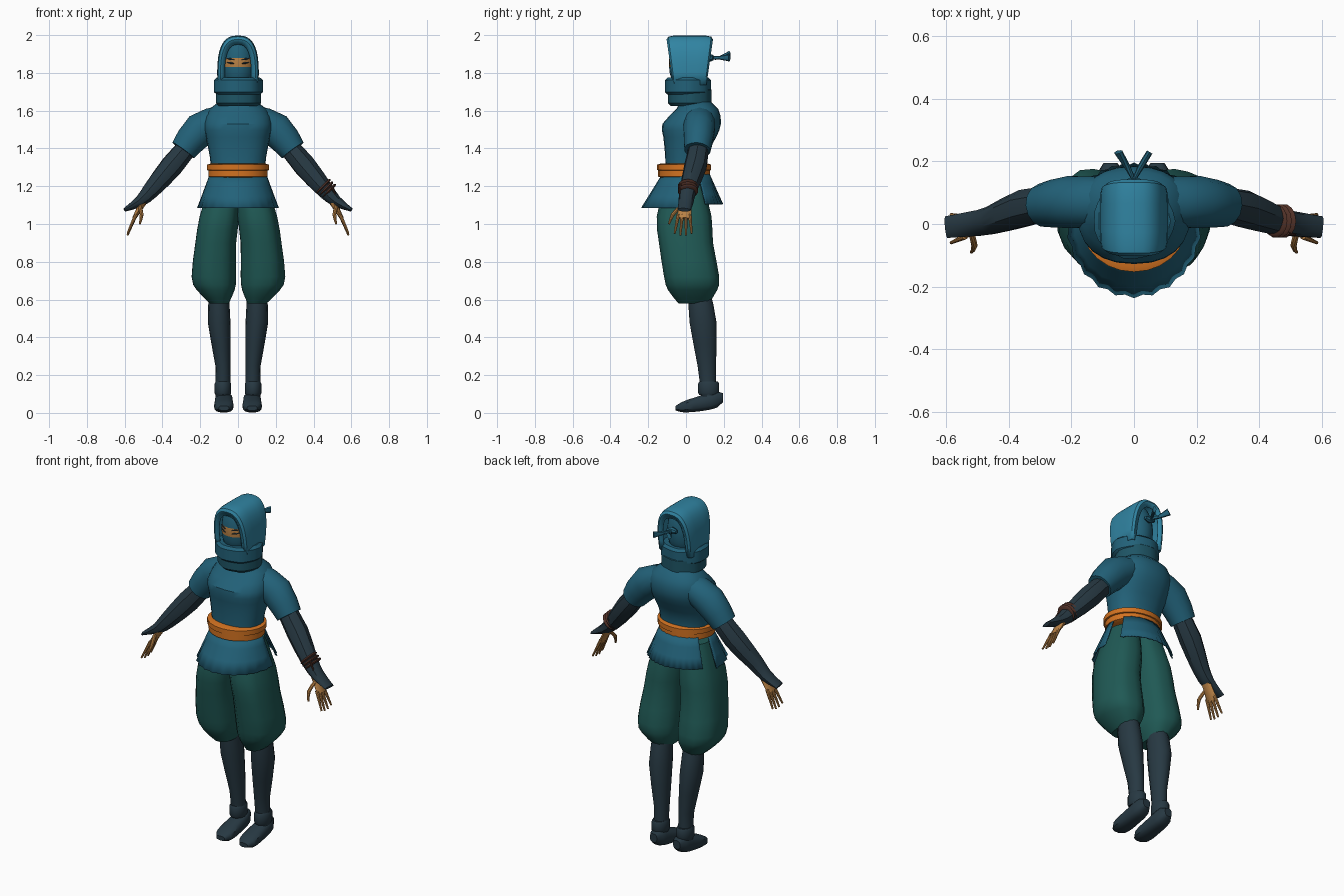
import bpy, bmesh
from math import sin, cos, pi, radians, sqrt
from mathutils import Vector

if "Cube" in bpy.data.objects:
    bpy.data.objects.remove(bpy.data.objects["Cube"])
parts = []
SIDES = (("left", 1), ("right", -1))


def material(name, *colour):
    m = bpy.data.materials.new(name)
    m.use_nodes = True
    m.diffuse_color = (*colour, 1)
    bsdf = m.node_tree.nodes["Principled BSDF"]
    bsdf.inputs["Base Color"].default_value = (*colour, 1)
    bsdf.inputs["Roughness"].default_value = .8
    return m


HOOD = material("light teal cloth", .03, .23, .36)
TUNIC = material("blue teal cloth", .016, .12, .19)
SCARF = material("deep teal cloth", .013, .09, .13)
PANTS = material("green cloth", .014, .1, .09)
WRAP = material("charcoal wrap", .02, .04, .055)
BELT = material("orange sash", .65, .17, .015)
SKIN = material("tan skin", .48, .22, .06)
BROWN = material("brown cord", .08, .03, .02)


def grid(name, rows, mat, closed=True, thickness=0):
    """Skin rows of points: closed rows make a capped tube, open rows a sheet."""
    bm = bmesh.new()
    rings = [[bm.verts.new(p) for p in row] for row in rows]
    count = len(rings[0])
    for lower, upper in zip(rings, rings[1:]):
        for i in range(count if closed else count - 1):
            j = (i + 1) % count
            bm.faces.new((lower[i], lower[j], upper[j], upper[i]))
    if closed:
        bm.faces.new(rings[0])
        bm.faces.new(rings[-1])
    bmesh.ops.recalc_face_normals(bm, faces=bm.faces)
    mesh = bpy.data.meshes.new(name)
    bm.to_mesh(mesh)
    bm.free()
    mesh.materials.append(mat)
    ob = bpy.data.objects.new(name, mesh)
    bpy.context.collection.objects.link(ob)
    if thickness:
        solidify = ob.modifiers.new("thickness", "SOLIDIFY")
        solidify.thickness = thickness
        solidify.offset = 0
    parts.append(ob)
    return ob


def rounded(value, square):
    return (1 if value >= 0 else -1) * abs(value) ** (2 / square)


def oval(centre, u, v, count, square=2, fold=0, folds=7):
    points = []
    for i in range(count):
        a = 2 * pi * i / count
        r = 1 + fold * cos(folds * a)
        points.append(centre + u * rounded(cos(a), square) * r + v * rounded(sin(a), square) * r)
    return points


def refine(keys):
    """Add one smoothly interpolated key between each pair of keys."""
    result = [keys[0]]
    last = len(keys) - 1
    for i in range(last):
        near = zip(keys[max(i - 1, 0)], keys[i], keys[i + 1], keys[min(i + 2, last)])
        result.append([(b + c) / 2 + (b + c - a - d) / 16 for a, b, c, d in near])
        result.append(keys[i + 1])
    return result


def loft(name, keys, mat, side=1, count=20, square=2, fold=0):
    """Stacked level ovals: x, y, z, half width, half depth."""
    rows = [oval(Vector((side * x, y, z)), Vector((wide, 0, 0)), Vector((0, deep, 0)),
                 count, square, fold) for x, y, z, wide, deep in refine(keys)]
    return grid(name, rows, mat)


def tube(name, keys, mat, side=1, count=8, fold=0):
    """Ovals square to a path: x, y, z, half thickness, half depth."""
    keys = refine(keys)
    path = [Vector((side * x, y, z)) for x, y, z, thick, deep in keys]
    rows = []
    for i, (x, y, z, thick, deep) in enumerate(keys):
        along = (path[min(i + 1, len(path) - 1)] - path[max(i - 1, 0)]).normalized()
        across = Vector((0, 1, 0)) - along * along.y
        across.normalize()
        rows.append(oval(path[i], along.cross(across) * thick, across * deep, count, fold=fold))
    return grid(name, rows, mat)


def band(name, centre, half_height, wide, deep, mat, fold=0):
    """Flat-sided roll of cloth round a body part."""
    rows = []
    for level, grow in ((-1, .88), (-.7, 1), (.7, 1), (1, .88)):
        middle = Vector(centre) + Vector((0, 0, level * half_height))
        rows.append(oval(middle, Vector((wide * grow, 0, 0)), Vector((0, deep * grow, 0)), 24, fold=fold))
    return grid(name, rows, mat)


def skirt_panel(name, middle, spread, depth, hem):
    """Pleated sheet flaring from the waist to the hem."""
    waist = 1.27
    rows = []
    for step in range(4):
        t = step / 3
        row = []
        for i in range(25):
            a = radians(middle + spread * (i / 12 - 1))
            r = 1 + .02 * t * (-1) ** i
            row.append((r * cos(a) * (.145 + .065 * t), r * sin(a) * (.12 + (depth - .12) * t),
                        waist + (hem - waist) * t))
        rows.append(row)
    grid(name, rows, TUNIC, closed=False, thickness=.006)


def skull(z):
    return sqrt(1 - ((z - 1.85) / .17) ** 2)


# Masked head with a bare strip round the eyes
head = loft("masked_head", [(0, .01, z, .09 * skull(z), .1 * skull(z))
                            for z in (1.7, 1.77, 1.83, 1.88, 1.93, 1.97)], TUNIC, count=24)
head.data.materials.append(SKIN)
for face in head.data.polygons:
    if 1.83 < face.center.z < 1.88 and face.center.y < -.04:
        face.material_index = 1
for side, s in SIDES:
    for part, z in (("eye", 1.845), ("eyebrow", 1.865)):
        tube(f"{side}_{part}", [(x, .01 - .1 * sqrt(1 - (x / .09) ** 2), z + x / 5, thick, .004)
                                for x, thick in ((.02, .001), (.04, .005), (.06, .001))], WRAP, s)

# Hood: an arch swept from the face opening to the open back, rims turned in
rows = []
for step in range(-5, 6):
    t = step / 5
    size = 1 - .34 * t ** 4
    row = []
    for i in range(21):
        a = pi * i / 20
        rise = rounded(sin(a), 2.7)
        row.append((.117 * size * rounded(cos(a), 2.7) * (.9 + .1 * rise),
                    .02 + sin(2 * t) * (.085 + .035 * rise),
                    1.735 + .13 * (1 + size) * rise))
    rows.append(row)
grid("hood", rows, HOOD, closed=False, thickness=.006)

# Knot behind the head
tube("hood_knot", [(x, .13, 1.88, r, r) for x, r in ((-.03, .01), (0, .02), (.03, .01))], TUNIC)
for side, s in SIDES:
    tube(side + "_knot_tail", [(0, .14, 1.88, .01, .005), (s * .02, .18, 1.88, .01, .01),
                               (s * .05, .23, 1.89 - s * .01, .02, .01)], TUNIC)

# Neck scarf in two rolls
band("lower_scarf", (0, .02, 1.675), .05, .12, .115, SCARF, .02)
band("upper_scarf", (0, .01, 1.73), .045, .13, .122, TUNIC, .02)

# Tunic body and skirt
loft("tunic_body", [(0, 0, 1.26, .14, .11), (0, 0, 1.36, .15, .11), (0, .02, 1.46, .17, .14),
                    (0, .03, 1.53, .18, .155), (0, .06, 1.61, .15, .11), (0, .04, 1.67, .06, .06)],
     TUNIC, count=24, square=2.3)
skirt_panel("front_skirt", -90, 95, .23, 1.085)
skirt_panel("back_skirt", 90, 58, .19, 1.105)

# Sash in two turns
band("lower_sash", (0, -.01, 1.268), .024, .157, .137, BELT)
band("upper_sash", (0, -.01, 1.3), .02, .165, .143, BELT)

for side, s in SIDES:
    # Sleeve and wrapped arm ending in a flared hand guard
    tube(side + "_sleeve", [(.08, .07, 1.56, .07, .08), (.2, .07, 1.5, .09, .085),
                            (.29, .06, 1.39, .07, .07)], TUNIC, s, 14)
    tube(side + "_arm_wrap", [(.25, .07, 1.43, .05, .05), (.35, .05, 1.31, .06, .06),
                              (.46, .01, 1.18, .045, .045), (.52, 0, 1.12, .03, .04),
                              (.6, -.01, 1.075, .01, .035)], WRAP, s, 14, .02)

    # Hand
    tube(side + "_palm", [(.5, 0, 1.12, .02, .03), (.55, -.01, 1.03, .01, .04)], SKIN, s)
    for i, finger in enumerate(("index", "middle", "ring", "little")):
        spread = .02 * i - .04
        bend = .01 * abs(i - 1.5)
        tube(f"{side}_{finger}_finger", [(.54, spread, 1.05, .01, .01),
                                         (.585, spread * 1.5, .935 + bend, .005, .005)], SKIN, s)
    tube(side + "_thumb", [(.52, -.03, 1.09, .01, .01), (.51, -.07, 1.05, .01, .01),
                           (.52, -.09, 1, .005, .005)], SKIN, s)

    # Baggy trouser leg
    loft(side + "_trouser_leg", [(.07, -.01, 1.22, .08, .1), (.1, -.01, 1.04, .105, .145),
                                 (.12, 0, .9, .108, .143), (.13, .03, .72, .118, .146),
                                 (.12, .035, .65, .1, .13), (.1, .04, .58, .05, .08)],
         PANTS, s, square=2.3, fold=.02)

    # Lower leg, ankle cuff and shoe
    loft(side + "_shin_wrap", [(.1, .07, .64, .05, .06), (.1, .09, .48, .06, .073),
                               (.08, .11, .25, .04, .05), (.08, .12, .09, .04, .04)], WRAP, s, 14)
    band(side + "_ankle_cuff", (s * .08, .12, .13), .035, .044, .056, WRAP)
    rows = []
    for step in range(9):
        t = step / 8
        end = 1 - .5 * (2 * t - 1) ** 6
        sole, top = .03 * t * t, .05 + .08 * t
        rows.append(oval(Vector((s * .075, .25 * t - .055, (sole + top) / 2)),
                         Vector((end * (.055 - .01 * t), 0, 0)),
                         Vector((0, 0, end * (top - sole) / 2)), 14, 2.7))
    grid(side + "_shoe", rows, WRAP)

# Cord wound round the left wrist, with a loose end
for i, turn in enumerate(("upper", "middle", "lower")):
    tube(turn + "_wrist_cord", [(.452 + .014 * i + shift, .01, 1.2 - .013 * i - shift, r, r)
                                for shift, r in ((-.005, .045), (0, .054), (.005, .045))], BROWN, count=14)
tube("cord_end", [(.49, -.03, 1.21, .006, .006), (.515, -.035, 1.16, .004, .004)], BROWN)

# Smooth shading with crisp folds
bpy.ops.object.select_all(action="DESELECT")
for ob in parts:
    ob.select_set(True)
bpy.context.view_layer.objects.active = parts[0]
bpy.ops.object.shade_smooth_by_angle(angle=radians(35))
